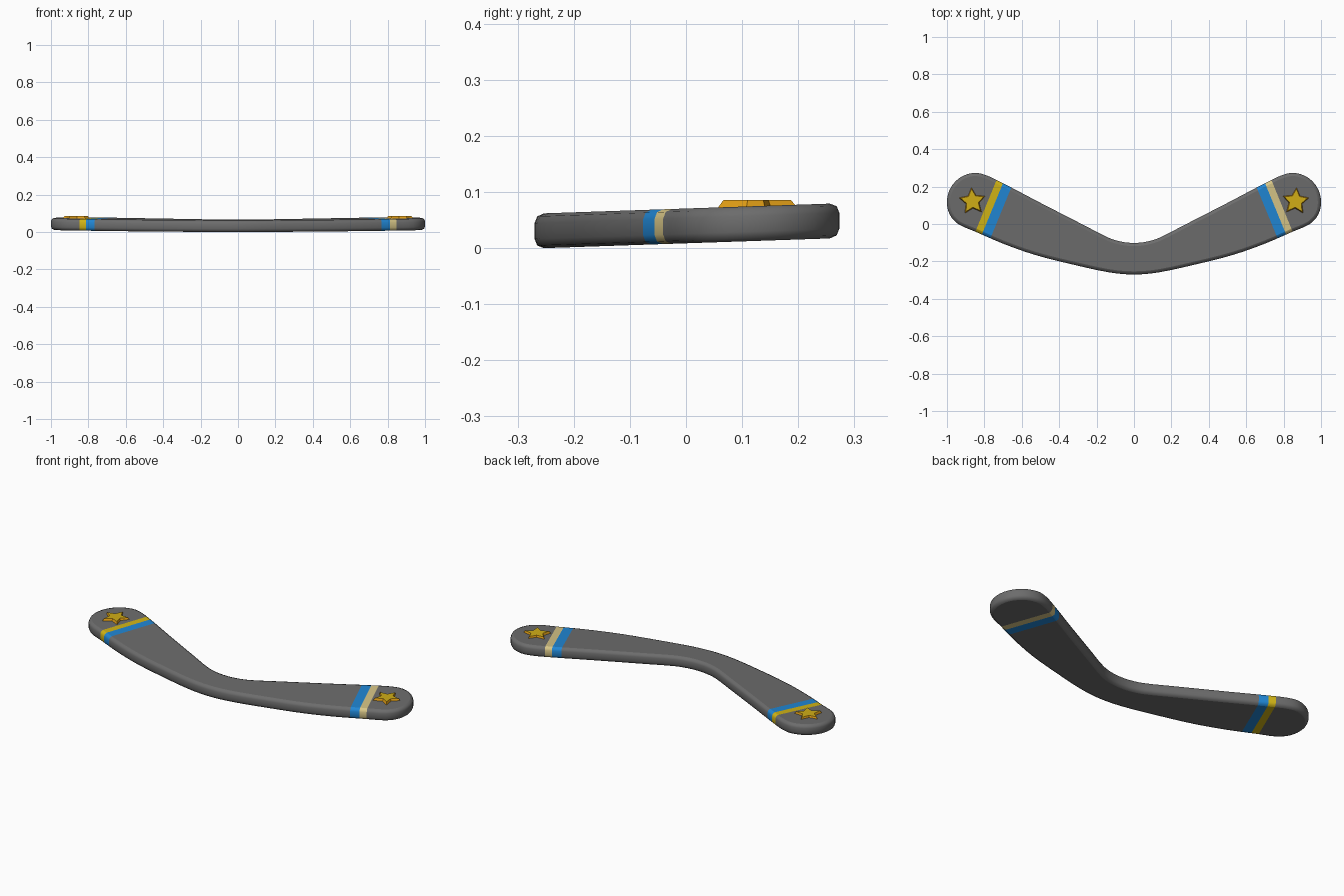
import bpy, bmesh, math
from mathutils import Vector

if "Cube" in bpy.data.objects:
    bpy.data.objects.remove(bpy.data.objects["Cube"])

def material(name, rgb):
    m = bpy.data.materials.new(name)
    m.diffuse_color = (*rgb, 1)
    m.use_nodes = True
    m.node_tree.nodes["Principled BSDF"].inputs["Base Color"].default_value = m.diffuse_color
    return m

GREY = material("dark grey", (0.15, 0.15, 0.15))
BLUE = material("blue", (0.015, 0.24, 0.66))
YELLOW = material("yellow", (0.64, 0.46, 0.008))
TAN = material("pale tan", (0.68, 0.56, 0.24))
GOLD = material("gold", (0.64, 0.42, 0.008))
ORANGE = material("orange", (0.75, 0.34, 0.008))

def finish(bm, name, mats):
    bmesh.ops.recalc_face_normals(bm, faces=bm.faces)
    me = bpy.data.meshes.new(name)
    bm.to_mesh(me)
    bm.free()
    for m in mats:
        me.materials.append(m)
    ob = bpy.data.objects.new(name, me)
    bpy.context.collection.objects.link(ob)
    return ob

def spline(pts, n=3):
    """Closed smooth curve through the points."""
    out, k = [], len(pts)
    for i in range(k):
        a, b, c, d = (Vector(pts[(i + j) % k]) for j in (-1, 0, 1, 2))
        # tangents scaled to the segment so uneven spacing does not overshoot
        L = (c - b).length
        tb = (c - a).normalized() * L
        tc = (d - b).normalized() * L
        for s in range(n):
            t = s / n
            out.append(b * (2*t**3 - 3*t*t + 1) + tb * (t**3 - 2*t*t + t)
                       + c * (3*t*t - 2*t**3) + tc * (t**3 - t*t))
    return out

# Body: right half outline from bottom centre round the tip to top centre
half = [(0, -0.27), (0.13, -0.259), (0.33, -0.216), (0.53, -0.165), (0.70, -0.105),
        (0.85, -0.04), (0.94, 0.0), (0.985, 0.05), (1.0, 0.115), (0.985, 0.185),
        (0.935, 0.245), (0.862, 0.273), (0.80, 0.264), (0.716, 0.226), (0.50, 0.113),
        (0.27, -0.005), (0.13, -0.076), (0.06, -0.096), (0, -0.101)]
outline = spline(half + [(-x, y) for x, y in half[-2:0:-1]])
THICK, SLOPE = 0.062, 0.034
bm = bmesh.new()
face = bm.faces.new([bm.verts.new((p.x, p.y, 0)) for p in outline])
ext = bmesh.ops.extrude_face_region(bm, geom=[face])
for v in ext["geom"]:
    if isinstance(v, bmesh.types.BMVert):
        v.co.z = THICK
bmesh.ops.recalc_face_normals(bm, faces=bm.faces)
rims = [e for e in bm.edges if abs(e.verts[0].co.z - e.verts[1].co.z) < 1e-6]
bmesh.ops.bevel(bm, geom=rims, offset=0.017, segments=2, profile=0.5, affect='EDGES')

# Stripes: cut across both arms, then colour between the cuts
INNER, MID, OUTER = 0.681, 0.731, 0.769
for side in (-1, 1):
    n = Vector((0.925 * side, 0.38, 0)).normalized()
    for d in (INNER, MID, OUTER):
        bmesh.ops.bisect_plane(bm, geom=bm.verts[:] + bm.edges[:] + bm.faces[:],
                               plane_co=n * d, plane_no=n)
bm.normal_update()
for f in bm.faces:
    f.smooth = abs(f.normal.z) < 0.999
    # average of vertices lies between the cuts for every face
    c = f.calc_center_median()
    d = (abs(c.x) * 0.925 + c.y * 0.38)
    if INNER < d < MID:
        f.material_index = 1
    elif MID < d < OUTER:
        f.material_index = 2 if c.x < 0 else 3
# gentle rise towards the back
for v in bm.verts:
    v.co.z += SLOPE * (v.co.y + 0.257)
low = min(v.co.z for v in bm.verts)
for v in bm.verts:
    v.co.z -= low
finish(bm, "curved_body", [GREY, BLUE, YELLOW, TAN])

# Raised stars with sloping orange sides
def star(name, cx, turn):
    bm = bmesh.new()
    rings = []
    for z, r in ((0.068, 0.080), (0.086, 0.065)):
        ring = []
        for i in range(10):
            a = math.pi / 2 + turn + i * math.pi / 5
            q = r * (1 if i % 2 == 0 else 0.5)
            ring.append(bm.verts.new((cx + q * math.cos(a), 0.122 + q * math.sin(a), z)))
        rings.append(ring)
    for i in range(10):
        j = (i + 1) % 10
        bm.faces.new((rings[0][i], rings[0][j], rings[1][j], rings[1][i])).material_index = 1
    bm.faces.new(rings[1])
    bm.faces.new(rings[0][::-1]).material_index = 1
    finish(bm, name, [GOLD, ORANGE])

star("left_star", -0.864, math.radians(4))
star("right_star", 0.864, math.radians(-4))
